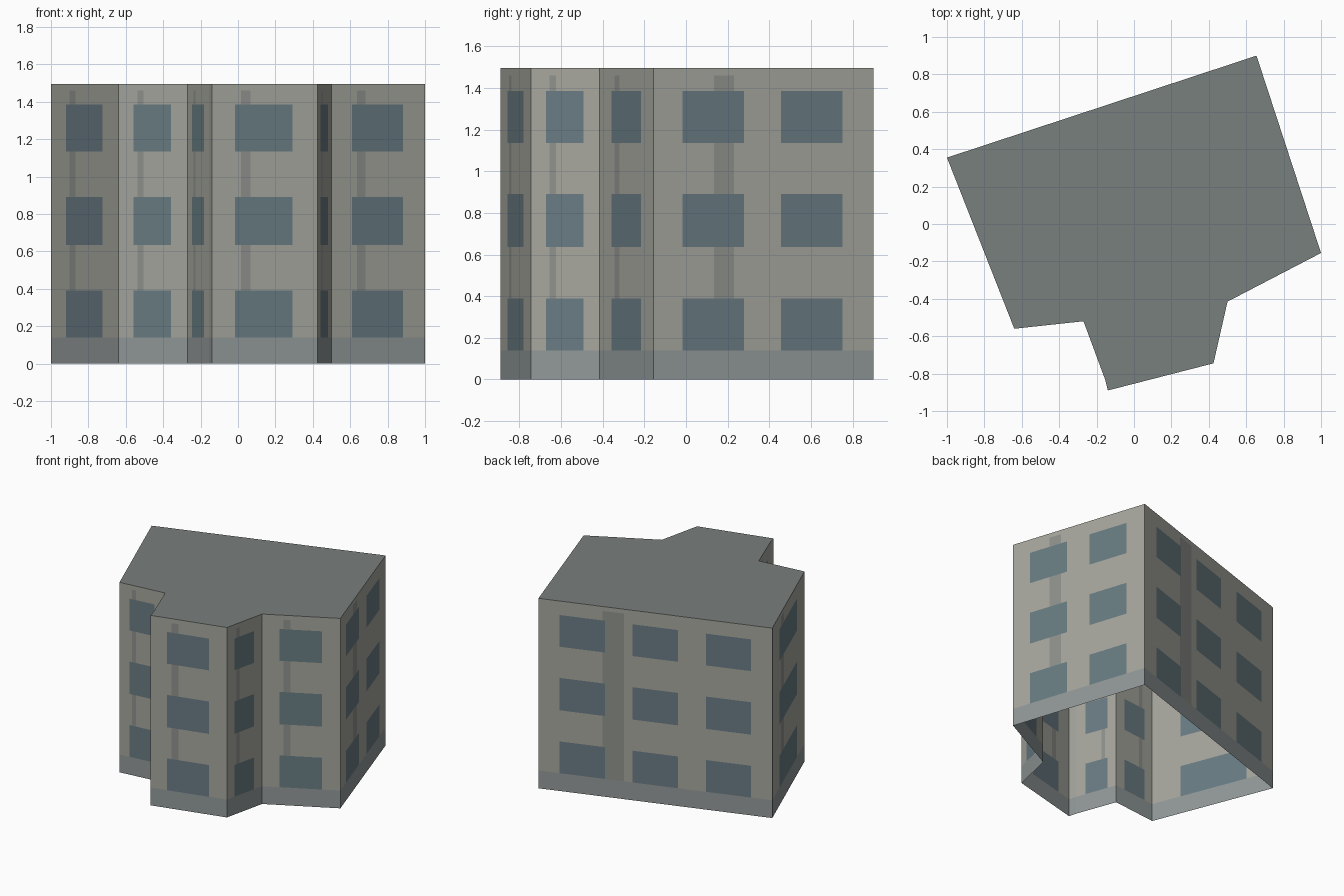
import bpy
import bmesh
from mathutils import Vector

if "Cube" in bpy.data.objects:
    bpy.data.objects.remove(bpy.data.objects["Cube"])

HEIGHT, PLINTH, PIPE_TOP = 1.495, 0.14, 1.46
FLOORS = [(0.14, 0.39), (0.635, 0.89), (1.135, 1.385)]
PIPE = (0.275, 0.365)

# Footprint corners, counter-clockwise from the back left
corners = [(-1, .355), (-.64, -.56), (-.27, -.52), (-.155, -.83), (-.14, -.89),
           (.425, -.745), (.5, -.415), (1, -.155), (.655, .9)]

# Window spans along each wall, as fractions of its length
ONE = [(.22, .765)]
TWO = [(.13, .41), (.58, .86)]
THREE = [(.09, .285), (.403, .597), (.717, .91)]
windows = [ONE, ONE, ONE, [], ONE, ONE, ONE, TWO, THREE]

colours = {"walls": (.38, .38, .34), "windows": (.14, .20, .225),
           "plinth": (.285, .315, .315), "drainpipes": (.275, .285, .265),
           "roof": (.19, .215, .205)}
parts = {name: bmesh.new() for name in colours}


def add_face(part, points):
    bm = parts[part]
    bm.faces.new([bm.verts.new(p) for p in points])


def inside(value, spans):
    return any(a < value < b for a, b in spans)


def part_at(u, z, spans):
    """Which part the facade shows at fraction u and height z."""
    if z < PLINTH:
        return "plinth"
    if inside(u, spans) and inside(z, FLOORS):
        return "windows"
    if spans and inside(u, [PIPE]) and z < PIPE_TOP:
        return "drainpipes"
    return "walls"


# Facades: each wall is a flat grid whose cells go to the matching part
zs = sorted({0, HEIGHT, PIPE_TOP} | {z for f in FLOORS for z in f})
for i, spans in enumerate(windows):
    start = Vector(corners[i])
    end = Vector(corners[(i + 1) % len(corners)])
    us = sorted({0, 1} | ({u for s in spans + [PIPE] for u in s} if spans else set()))
    for u0, u1 in zip(us, us[1:]):
        a, b = start.lerp(end, u0), start.lerp(end, u1)
        for z0, z1 in zip(zs, zs[1:]):
            add_face(part_at((u0 + u1) / 2, (z0 + z1) / 2, spans),
                     [(*a, z0), (*b, z0), (*b, z1), (*a, z1)])

# Flat roof; the underside stays open
add_face("roof", [(x, y, HEIGHT) for x, y in corners])

for name, bm in parts.items():
    bmesh.ops.remove_doubles(bm, verts=bm.verts, dist=1e-4)
    # Merge the flat cells back into clean panels
    bmesh.ops.dissolve_limit(bm, angle_limit=0.01, verts=bm.verts, edges=bm.edges)
    mesh = bpy.data.meshes.new(name)
    bm.to_mesh(mesh)
    bm.free()
    material = bpy.data.materials.new(name)
    material.diffuse_color = (*colours[name], 1)
    material.use_nodes = True
    material.node_tree.nodes["Principled BSDF"].inputs["Base Color"].default_value = material.diffuse_color
    mesh.materials.append(material)
    bpy.context.collection.objects.link(bpy.data.objects.new(name, mesh))
